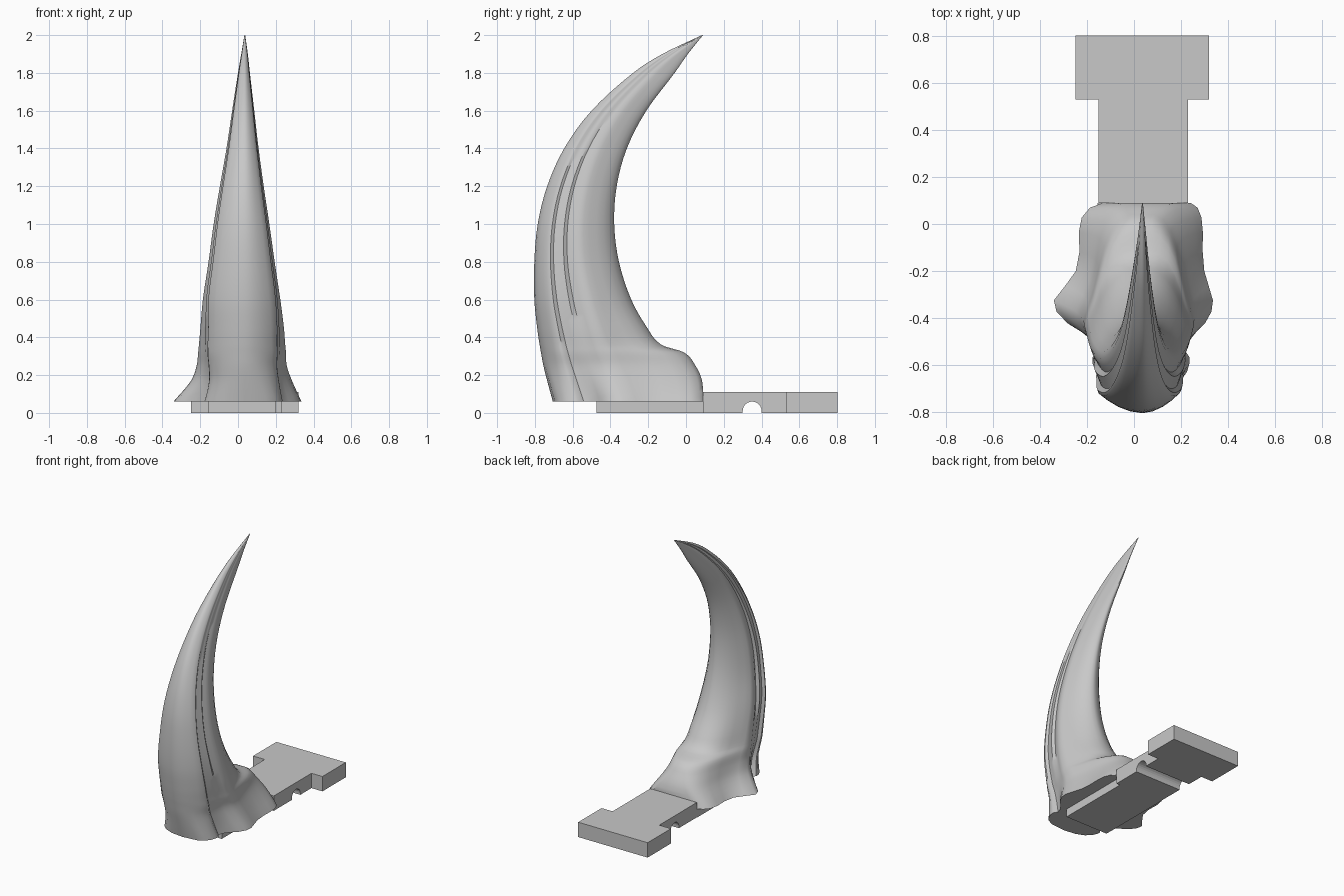
import bpy, bmesh, math

if "Cube" in bpy.data.objects:
    bpy.data.objects.remove(bpy.data.objects["Cube"])

grey = bpy.data.materials.new("plain grey")
grey.use_nodes = True
colour = (0.58, 0.58, 0.58, 1)
grey.diffuse_color = colour
grey.node_tree.nodes["Principled BSDF"].inputs["Base Color"].default_value = colour


def finish(name, bm):
    """Turn a bmesh into a named object."""
    bmesh.ops.recalc_face_normals(bm, faces=bm.faces)
    mesh = bpy.data.meshes.new(name)
    bm.to_mesh(mesh)
    bm.free()
    mesh.materials.append(grey)
    obj = bpy.data.objects.new(name, mesh)
    bpy.context.collection.objects.link(obj)
    return obj


def extrude_profile(name, profile, left, right):
    """Extrude a side outline (y, z) from x = left to x = right."""
    bm = bmesh.new()
    face = bm.faces.new([bm.verts.new((left, y, z)) for y, z in profile])
    result = bmesh.ops.extrude_face_region(bm, geom=[face])
    moved = [v for v in result["geom"] if isinstance(v, bmesh.types.BMVert)]
    bmesh.ops.translate(bm, verts=moved, vec=(right - left, 0, 0))
    return finish(name, bm)


def box_profile(front, back, top):
    return [(front, 0), (back, 0), (back, top), (front, top)]


def mix(a, b, f):
    return a + (b - a) * f


def ramp(z, start, end):
    """Ease from 0 to 1 between two heights."""
    f = min(max((z - start) / (end - start), 0), 1)
    return f * f * (3 - 2 * f)


def smooth_row(rows, z):
    """Hermite interpolation of all the columns at height z."""
    i = 0
    while i < len(rows) - 2 and z > rows[i + 1][0]:
        i += 1
    a, b = rows[i], rows[i + 1]
    before, after = rows[max(i - 1, 0)], rows[min(i + 2, len(rows) - 1)]
    span = b[0] - a[0]
    f = (z - a[0]) / span
    out = []
    for c in range(1, len(a)):
        slope_a = (b[c] - before[c]) / (b[0] - before[0]) * span
        slope_b = (after[c] - a[c]) / (after[0] - a[0]) * span
        ease = f * f * (3 - 2 * f)
        out.append(mix(a[c], b[c], ease) + f * (1 - f) ** 2 * slope_a
                   - f * f * (1 - f) * slope_b)
    return out


# Horn outline: height, front edge, widest depth, back edge, half widths -x, +x
rows = [
    (.06, -.705, -.325, .09, .377, .3),
    (.17, -.735, -.37, .085, .285, .25),
    (.25, -.755, -.405, .05, .255, .222),
    (.32, -.768, -.435, -.01, .247, .218),
    (.36, -.775, -.45, -.13, .243, .214),
    (.45, -.788, -.48, -.205, .235, .207),
    (.6, -.803, -.525, -.29, .222, .188),
    (.8, -.803, -.565, -.355, .192, .158),
    (1, -.785, -.57, -.38, .165, .13),
    (1.2, -.735, -.54, -.367, .132, .1),
    (1.4, -.645, -.47, -.313, .097, .073),
    (1.6, -.5, -.35, -.21, .067, .05),
    (1.8, -.28, -.17, -.06, .036, .027),
    (1.9, -.125, -.055, .01, .019, .016),
    (2, .085, .088, .09, .002, .002),
]

# Half cross-sections, front to back: depth, then width at base, heel and blade.
# Depths run 0 to 1 from front to widest, then 1 to 2 from widest to back.
section = [
    (0, 0, 0, 0), (.03, .25, .23, .25), (.1, .42, .46, .48),
    (.2, .52, .65, .69), (.3, .56, .78, .85), (.36, .56, .79, .88),
    (.43, .49, .73, .81), (.55, .55, .78, .87), (.66, .7, .84, .93),
    (.74, .84, .87, .85), (.87, .97, .95, .94), (1, 1, 1, 1),
    (1.15, .87, .93, .97), (1.3, .75, .84, .87), (1.5, .71, .75, .76),
    (1.7, .72, .65, .59), (1.85, .69, .52, .42), (1.95, .6, .36, .23),
    (2, .45, .18, .07),
]
AXIS = .036


def horn_ring(z):
    front, middle, back, wide_left, wide_right = smooth_row(rows, z)
    to_heel = ramp(z, .03, .33)
    to_blade = ramp(z, .22, .7)

    def point(entry, side):
        depth, base, heel, blade = entry
        # The base on +x is fuller than on -x, most of all at the heel
        if side > 0:
            base **= .45 if depth > 1 else .7
        w = mix(mix(base, heel, to_heel), blade, to_blade)
        x = AXIS + side * w * (wide_right if side > 0 else wide_left)
        y = mix(front, middle, depth) if depth < 1 else mix(middle, back, depth - 1)
        return (x, y, z)

    return ([point(e, 1) for e in section]
            + [point(e, -1) for e in reversed(section[1:])])


# Curved horn with side ridges, flared base and rounded heel
bm = bmesh.new()
heights = []
for a, b in zip(rows, rows[1:]):
    heights += [mix(a[0], b[0], k / 4) for k in range(4)]
heights.append(rows[-1][0])
rings = [[bm.verts.new(p) for p in horn_ring(z)] for z in heights]
for low, high in zip(rings, rings[1:]):
    for i in range(len(low)):
        j = (i + 1) % len(low)
        bm.faces.new((low[i], low[j], high[j], high[i]))
bm.faces.new(rings[0])
bm.faces.new(rings[-1])
horn = finish("horn", bm)
bpy.ops.object.select_all(action="DESELECT")
horn.select_set(True)
bpy.context.view_layer.objects.active = horn
bpy.ops.object.shade_smooth_by_angle(angle=math.radians(40))

# Thin tongue under the horn
extrude_profile("under_plate", box_profile(-.475, .09, .06), -.155, .2)

# Neck with a rounded channel across its underside
channel = [(.35 - .05 * math.cos(t), .01 + .05 * math.sin(t))
           for t in (math.pi * k / 12 for k in range(13))]
neck = [(.09, 0), (.3, 0)] + channel + [(.4, 0), (.53, 0), (.53, .11), (.09, .11)]
extrude_profile("neck_plate", neck, -.152, .23)

# Wide end block
extrude_profile("end_block", box_profile(.53, .803, .11), -.248, .32)
